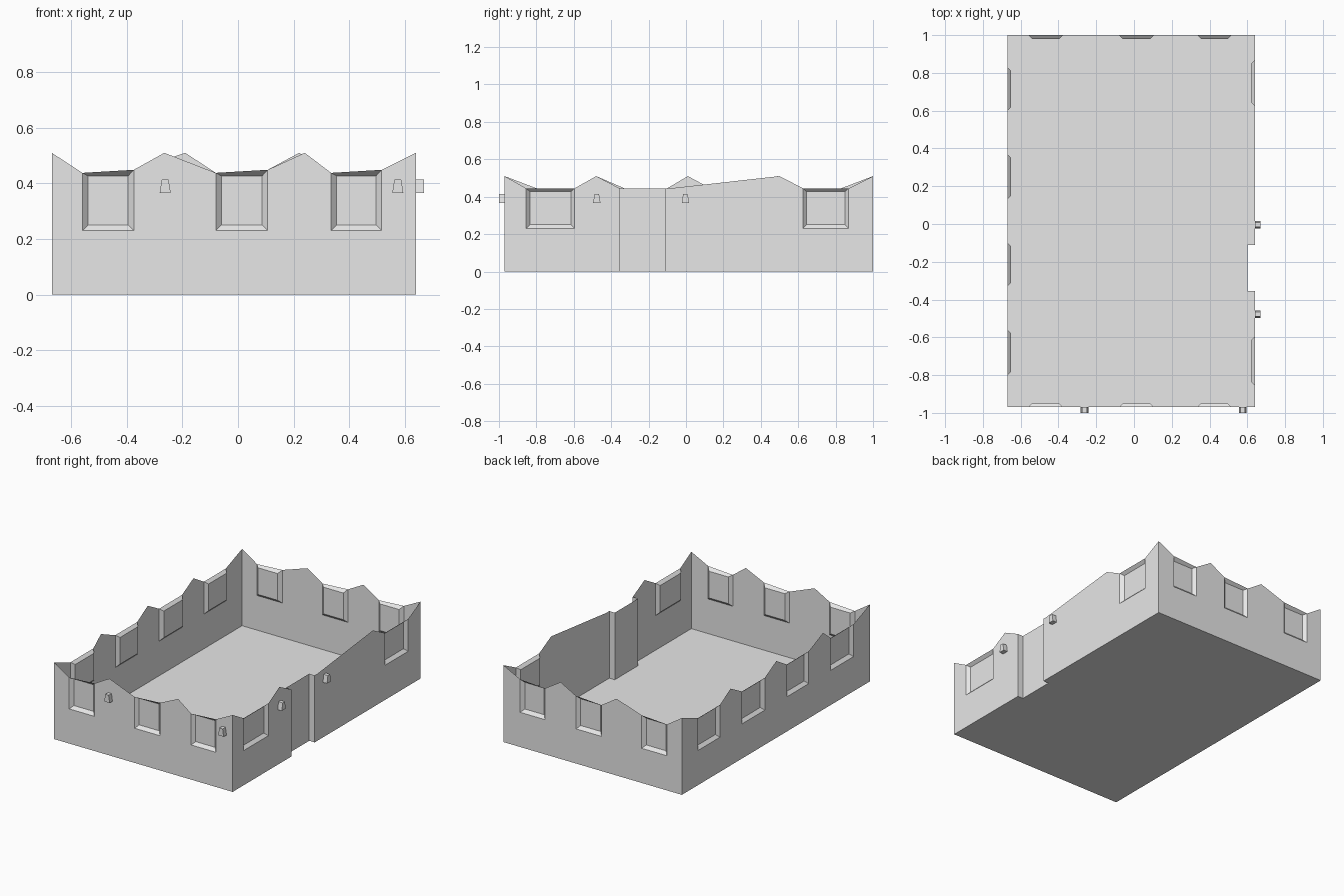
import bpy
from mathutils import Vector

cube = bpy.data.objects.get("Cube")
if cube:
    bpy.data.objects.remove(cube, do_unlink=True)

stone = bpy.data.materials.new("light grey stone")
stone.diffuse_color = (0.8, 0.8, 0.8, 1)
stone.use_nodes = True
stone.node_tree.nodes["Principled BSDF"].inputs["Base Color"].default_value = (0.8, 0.8, 0.8, 1)

# Main plan and heights
LEFT, RIGHT, FRONT, BACK = -0.67, 0.64, -0.97, 1.0
ALCOVE_X, ALCOVE_A, ALCOVE_B = 0.60, -0.355, -0.11
HIGH, DIP = 0.51, 0.445
SILL, DEPTH, BEVEL = 0.23, 0.02, 0.02


def make(name, faces):
    """Object from a list of faces given as point loops."""
    verts, index, polys = [], {}, []
    for face in faces:
        loop = []
        for p in face:
            key = tuple(round(c, 5) for c in p)
            if key not in index:
                index[key] = len(verts)
                verts.append(key)
            loop.append(index[key])
        polys.append(loop)
    mesh = bpy.data.meshes.new(name)
    mesh.from_pydata(verts, [], polys)
    mesh.materials.append(stone)
    obj = bpy.data.objects.new(name, mesh)
    bpy.context.collection.objects.link(obj)
    return obj


def placer(axis, dist, side):
    """Map (along, height, depth inward) to a point on one wall."""
    def place(u, z, d=0):
        w = dist - side * d
        return (u, w, z) if axis == "x" else (w, u, z)
    return place


def wall(name, axis, dist, side, strips, dips=(DIP, DIP)):
    """Jagged solid strips with a recessed window between each pair."""
    place = placer(axis, dist, side)
    faces = []
    for strip in strips:
        faces.append([(strip[0][0], 0, 0), (strip[-1][0], 0, 0)]
                     + [(u, z, 0) for u, z in reversed(strip)])
    for s, t in zip(strips, strips[1:]):
        a, b = s[-1][0], t[0][0]
        faces.append([(a, 0, 0), (b, 0, 0), (b, SILL, 0), (a, SILL, 0)])
        outer = [(a, SILL, 0), (b, SILL, 0), (b, t[0][1], 0), (a, s[-1][1], 0)]
        lo, hi = SILL + BEVEL, 0.427
        inner = [(a + BEVEL, lo, DEPTH), (b - BEVEL, lo, DEPTH),
                 (b - BEVEL, hi, DEPTH), (a + BEVEL, hi, DEPTH)]
        for i in range(4):
            j = (i + 1) % 4
            faces.append([outer[i], outer[j], inner[j], inner[i]])
        faces.append(inner)
    flip = (axis == "x") == (side > 0)
    return make(name, [[place(*p) for p in (reversed(f) if flip else f)] for f in faces])


def jagged(start, end, windows, peaks, dip_a=DIP, dip_b=DIP):
    """Strips for a wall with a peak between neighbouring windows."""
    strips = [[(start, HIGH), (windows[0][0], dip_a)]]
    for (_, b), (a, _), p in zip(windows, windows[1:], peaks):
        strips.append([(b, dip_b), (p, HIGH), (a, dip_a)])
    strips.append([(windows[-1][1], dip_b), (end, HIGH)])
    return strips


# Front, back and left walls
short_windows = [(-0.56, -0.375), (-0.08, 0.107), (0.335, 0.517)]
wall("front_wall", "x", FRONT, -1,
     jagged(LEFT, RIGHT, short_windows, [-0.265, 0.24], 0.438, 0.449))
wall("back_wall", "x", BACK, 1,
     jagged(LEFT, RIGHT, short_windows, [-0.19, 0.22], 0.438, 0.449))
wall("left_side_wall", "y", LEFT, -1,
     jagged(FRONT, BACK, [(-0.80, -0.56), (-0.33, -0.10), (0.13, 0.37), (0.60, 0.83)],
            [-0.48, 0.01, 0.49]))

# Right wall in two lengths beside the entrance alcove
wall("right_wall_front_part", "y", RIGHT, 1,
     [[(FRONT, HIGH), (-0.855, DIP)],
      [(-0.595, DIP), (-0.48, HIGH), (ALCOVE_A, DIP)]])
wall("right_wall_back_part", "y", RIGHT, 1,
     [[(ALCOVE_B, DIP), (-0.08, DIP), (0.50, HIGH), (0.625, DIP)],
      [(0.87, DIP), (BACK, HIGH)]])

# Entrance alcove: two cheeks and the set-back panel
plan = [(RIGHT, ALCOVE_A), (ALCOVE_X, ALCOVE_A), (ALCOVE_X, ALCOVE_B), (RIGHT, ALCOVE_B)]
make("entrance_alcove", [[(*p, 0), (*q, 0), (*q, DIP), (*p, DIP)]
                         for p, q in zip(plan, plan[1:])])

# Floor, notched at the alcove
outline = [(LEFT, FRONT), (RIGHT, FRONT)] + plan + [(RIGHT, BACK), (LEFT, BACK)]
make("floor", [[(x, y, 0) for x, y in outline]])


# Tapered wall lamps
def lamp(name, axis, dist, side, u):
    place = placer(axis, dist, side)
    section = [(-0.02, 0.365), (0.02, 0.365), (0.012, 0.415), (-0.012, 0.415)]
    near = [place(u + a, z, -0.03) for a, z in section]
    far = [place(u + a, z, 0) for a, z in section]
    faces = [near, far[::-1]]
    for i in range(4):
        j = (i + 1) % 4
        faces.append([near[j], near[i], far[i], far[j]])
    make(name, faces)


for i, x in enumerate((-0.262, 0.575)):
    lamp(f"front_lamp_{i + 1}", "x", FRONT, -1, x)
for i, y in enumerate((-0.477, -0.003)):
    lamp(f"right_lamp_{i + 1}", "y", RIGHT, 1, y)
